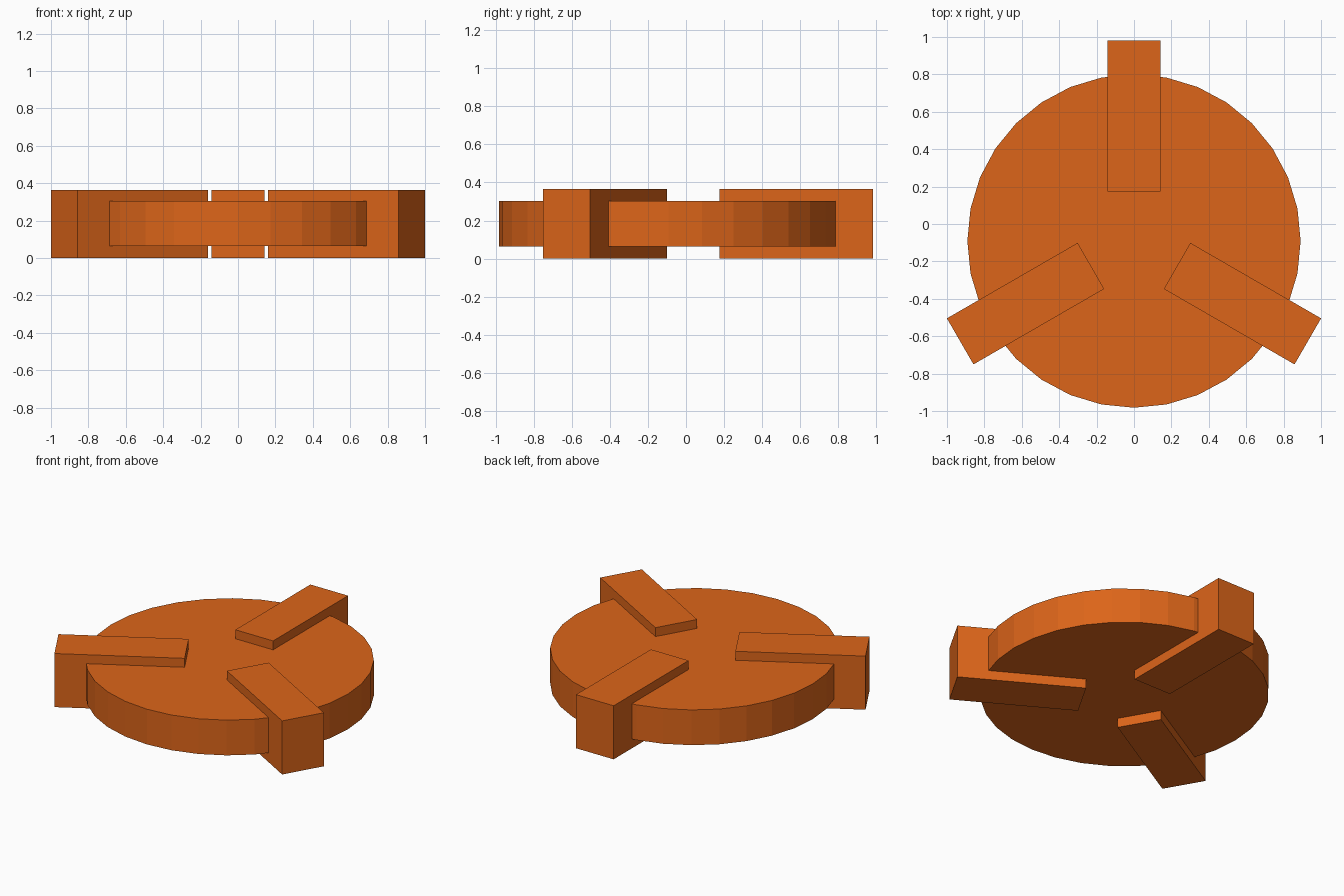
import bpy
import math
from mathutils import Matrix

if "Cube" in bpy.data.objects:
    bpy.data.objects.remove(bpy.data.objects["Cube"])

CENTRE_Y = -0.091
mat = bpy.data.materials.new("orange")
mat.diffuse_color = (0.72, 0.13, 0.01, 1)
mat.use_nodes = True
mat.node_tree.nodes["Principled BSDF"].inputs["Base Color"].default_value = mat.diffuse_color

# Round 32-sided disc, with a vertex pointing to the front
bpy.ops.mesh.primitive_cylinder_add(vertices=32, radius=0.891, depth=0.24,
                                    location=(0, CENTRE_Y, 0.184))
disc = bpy.context.object
disc.name = "disc"
disc.data.materials.append(mat)

# Three radial bars, thicker than the disc and reaching past its rim
inner, outer, width, height = 0.266, 1.073, 0.284, 0.365
for i in range(3):
    bpy.ops.mesh.primitive_cube_add(size=1)
    bar = bpy.context.object
    bar.name = f"radial_bar_{i + 1}"
    bar.data.transform(Matrix.Translation((0, (inner + outer) / 2, height / 2))
                       @ Matrix.Diagonal((width, outer - inner, height, 1)))
    bar.location = (0, CENTRE_Y, 0)
    bar.rotation_euler.z = math.radians(120 * i)
    bar.data.materials.append(mat)
